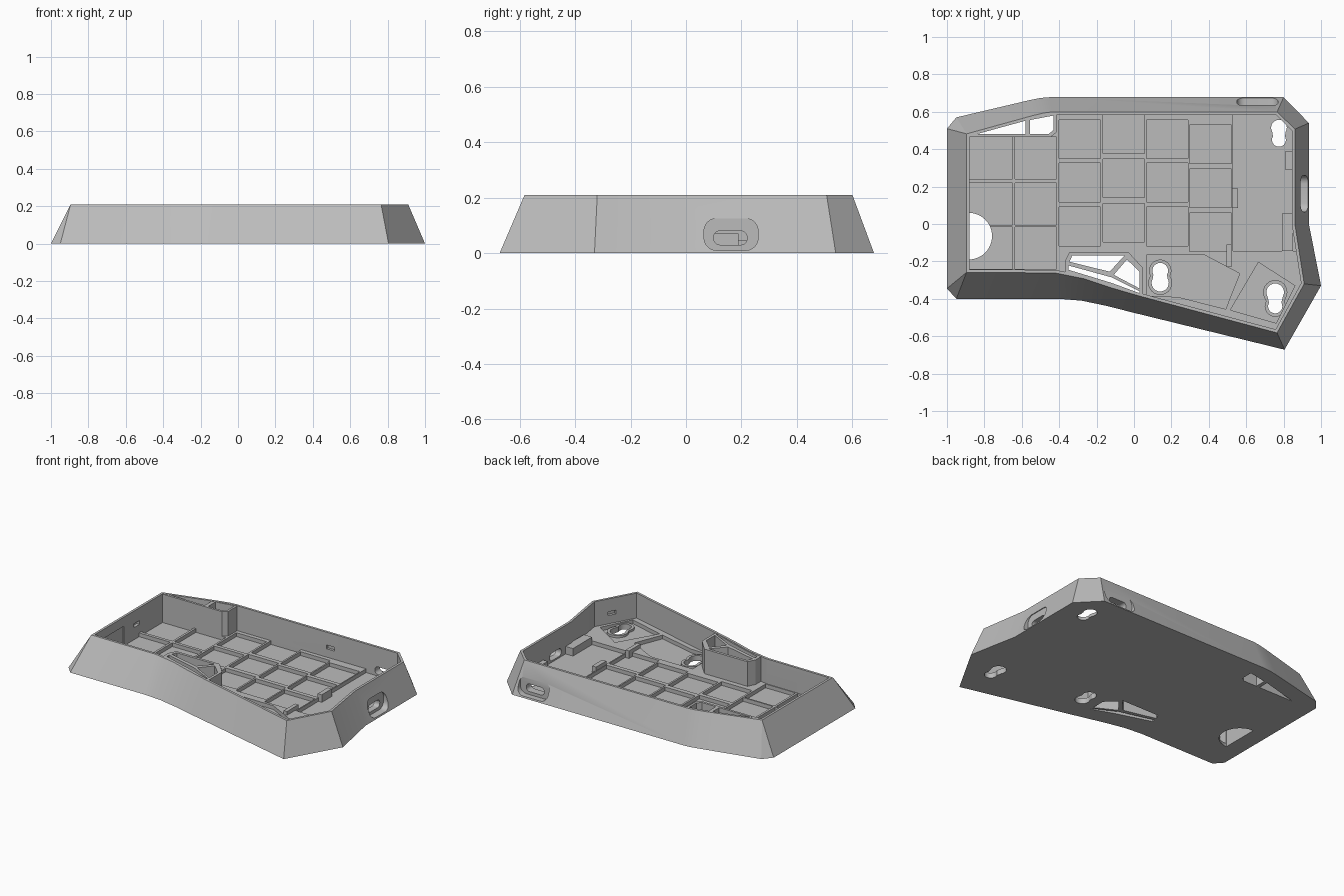
import bpy, bmesh, math
from mathutils import Vector

if "Cube" in bpy.data.objects:
    bpy.data.objects.remove(bpy.data.objects["Cube"])

grey = bpy.data.materials.new("plain grey")
grey.use_nodes = True
grey.diffuse_color = (0.5, 0.5, 0.5, 1)
grey.node_tree.nodes["Principled BSDF"].inputs["Base Color"].default_value = (0.5, 0.5, 0.5, 1)

RIM, FLOOR, RIB = 0.21, 0.02, 0.045
ORDER = {"z": lambda a, b, h: (a, b, h), "x": lambda a, b, h: (h, a, b), "y": lambda a, b, h: (a, h, b)}


def loft(name, low, high):
    """Closed solid between two matching loops."""
    bm = bmesh.new()
    a = [bm.verts.new(p) for p in low]
    b = [bm.verts.new(p) for p in high]
    n = len(a)
    bm.faces.new(a)
    bm.faces.new(b)
    for i in range(n):
        j = (i + 1) % n
        bm.faces.new((a[i], a[j], b[j], b[i]))
    bmesh.ops.remove_doubles(bm, verts=bm.verts, dist=0.0001)
    bmesh.ops.recalc_face_normals(bm, faces=bm.faces)
    me = bpy.data.meshes.new(name)
    bm.to_mesh(me)
    bm.free()
    me.materials.append(grey)
    ob = bpy.data.objects.new(name, me)
    bpy.context.collection.objects.link(ob)
    return ob


def prism(name, pts, h0, h1, axis="z"):
    f = ORDER[axis]
    return loft(name, [f(a, b, h0) for a, b in pts], [f(a, b, h1) for a, b in pts])


def rect(x0, x1, y0, y1):
    return [(x0, y0), (x1, y0), (x1, y1), (x0, y1)]


def arc(cx, cy, r, start, end, n=10):
    return [(cx + r * math.cos(math.radians(start + (end - start) * i / n)),
             cy + r * math.sin(math.radians(start + (end - start) * i / n))) for i in range(n + 1)]


def round_rect(x0, x1, y0, y1, r):
    return (arc(x1 - r, y1 - r, r, 0, 90, 6) + arc(x0 + r, y1 - r, r, 90, 180, 6)
            + arc(x0 + r, y0 + r, r, 180, 270, 6) + arc(x1 - r, y0 + r, r, 270, 360, 6))


def inset(pts, d):
    """Move a clockwise outline inward by d."""
    out = []
    for i, p in enumerate(pts):
        p, a, b = Vector(p), Vector(pts[i - 1]), Vector(pts[(i + 1) % len(pts)])
        u, v = (p - a).normalized(), (b - p).normalized()
        n1, n2 = Vector((u.y, -u.x)), Vector((v.y, -v.x))
        out.append(tuple(p + (n1 + n2) * d / (1 + n1.dot(n2))))
    return out


def cut(ob, pts, h0, h1, axis="z"):
    tool = prism("cutter", pts, h0, h1, axis)
    tool.hide_render = True
    mod = ob.modifiers.new("cut", "BOOLEAN")
    mod.operation, mod.solver, mod.object = "DIFFERENCE", "EXACT", tool
    bpy.context.view_layer.objects.active = ob
    bpy.ops.object.modifier_apply(modifier=mod.name)
    bpy.data.objects.remove(tool)


# Tray body: sloped outer walls, clockwise from the rear left corner
base = [(-1, .51), (-.95, .57), (-.56, .662), (-.5, .674), (-.45, .678), (.8, .678), (.935, .54),
        (.935, 0), (1, -.33), (.805, -.672), (0, -.475), (-.15, -.437), (-.28, -.41), (-.4, -.4),
        (-.95, -.4), (-1, -.345)]
rim = [(-.895, .482), (-.895, .482), (-.54, .58), (-.48, .594), (-.43, .6), (.765, .6), (.86, .507),
       (.86, 0), (.91, -.32), (.765, -.582), (.04, -.388), (-.12, -.342), (-.27, -.292), (-.42, -.262),
       (-.895, -.258), (-.895, -.258)]
body = loft("tray_body", [(x, y, 0) for x, y in base], [(x, y, RIM) for x, y in rim])
inner = inset(rim[1:-1], 0.016)
cut(body, inner, FLOOR, 0.4)

# Port recesses and through slots in the right and rear walls
cut(body, round_rect(.065, .26, .01, .125, .045), .885, 1.1, "x")
cut(body, round_rect(.1, .22, .03, .08, .022), .7, 1.1, "x")
cut(body, round_rect(.55, .77, .01, .125, .045), .635, .8, "y")
cut(body, round_rect(.595, .725, .03, .08, .022), .5, .8, "y")

# Snap notches in the inner walls
cut(body, rect(.165, .225, .1, .125), -.9, -.85, "x")
cut(body, rect(.24, .3, .1, .125), .55, .6, "y")
cut(body, [(.82, -.44), (.845, -.395), (.865, -.406), (.84, -.451)], .1, .125)

# Rib grid and thumb frame
frame = prism("rib_frame", [
    (-.9, .482), (-.54, .58), (-.43, .6), (.53, .6), (.53, -.145), (.88, -.145), (.9, -.32),
    (.765, -.575), (.04, -.385), (-.12, -.34), (-.27, -.29), (-.42, -.26), (-.9, -.257)], 0.01, RIB)
HIGH = (.557, .325, .09)
columns = [(-.882, -.65, (.466, .22, -.015)), (-.635, -.415, (.466, .22, -.015)),
           (-.402, -.18, HIGH), (-.167, .055, (.584, .348, .11)),
           (.067, .288, HIGH), (.298, .522, (.53, .295, .06))]
for x0, x1, tops in columns:
    for top in tops:
        cut(frame, rect(x0, x1, top - (.225 if x1 < -.4 else .207), top), -.1, .3)
cut(frame, [(.067, -.165), (.375, -.165), (.565, -.265), (.49, -.455), (.235, -.39), (.067, -.385)], -.1, .3)
cut(frame, [(.665, -.205), (.86, -.33), (.76, -.53), (.515, -.46)], -.1, .3)

# Raised bosses against the rim
rear_boss = prism("rear_boss", [(-.885, .466), (-.885, .482), (-.54, .575), (-.43, .595), (-.415, .595),
                                (-.415, .49), (-.445, .466)], 0.01, RIM - .002)
front_boss = prism("front_boss", [(-.37, -.27), (-.37, -.2), (-.345, -.15), (-.03, -.15), (.048, -.235),
                                  (.048, -.385), (-.12, -.338), (-.27, -.288)], 0.01, RIM - .002)

# Triangular shafts through the bosses
rear_holes = [[(-.84, .481), (-.58, .552), (-.58, .481)],
              [(-.555, .481), (-.555, .556), (-.43, .58), (-.43, .505), (-.455, .481)]]
front_holes = [[(-.33, -.168), (-.05, -.168), (-.13, -.255), (-.345, -.202)],
               [(-.038, -.19), (.03, -.255), (.03, -.345), (-.108, -.272)],
               [(-.35, -.222), (-.12, -.285), (.03, -.36), (.03, -.37), (-.12, -.315), (-.35, -.245)]]
for boss, holes in ((rear_boss, rear_holes), (front_boss, front_holes)):
    for pts in holes:
        for ob in (boss, frame, body):
            cut(ob, pts, -.1, .4)

# Half-round opening by the left wall
half_disc = arc(-.884, -.065, .125, -90, 90, 24)
for ob in (frame, body):
    cut(ob, half_disc, -.1, .15)


# Keyhole openings, two of them with a raised collar
def keyhole(x, y0, y1, r0, r1):
    return arc(x, y1, r1, -30, 210, 16) + arc(x, y0, r0, 150, 390, 16)


for i, (x, y0, y1, r0, r1, collar) in enumerate([(.775, .45, .515, .037, .042, 0),
                                                 (.14, -.315, -.25, .046, .042, .018),
                                                 (.755, -.44, -.365, .038, .047, .018)]):
    hole = keyhole(x, y0, y1, r0, r1)
    if collar:
        ring = prism("keyhole_collar_%d" % i, keyhole(x, y0, y1, r0 + collar, r1 + collar), .01, .035)
        cut(ring, hole, -.1, .3)
    for ob in (frame, body):
        cut(ob, hole, -.1, .15)

# Board clips and support blocks
for name, pts, top in [("grid_clip", rect(.525, .555, .085, .19), .07),
                       ("thumb_clip", rect(.495, .52, -.23, -.11), .07),
                       ("right_block", rect(.79, .85, -.145, .055), .07),
                       ("right_stop", rect(.81, .85, .29, .39), .07)]:
    prism(name, pts, .01, top)

# Shading: soft curves, crisp corners
for ob in bpy.context.scene.objects:
    ob.select_set(ob.type == "MESH" and grey.name in ob.data.materials)
bpy.context.view_layer.objects.active = body
bpy.ops.object.shade_smooth_by_angle(angle=math.radians(25))
